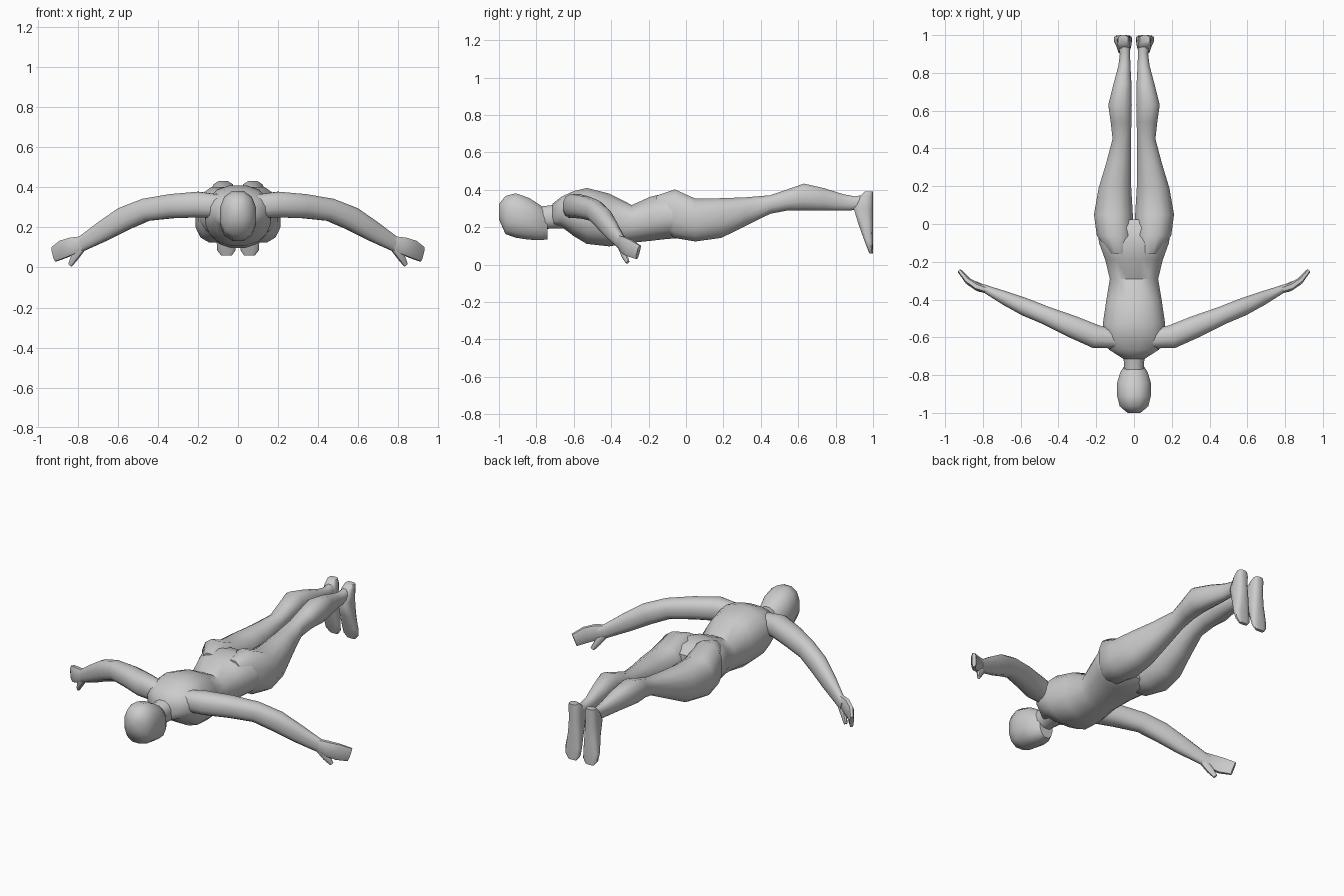
import bpy, bmesh, math
from mathutils import Vector

X, Y, Z = Vector((1, 0, 0)), Vector((0, 1, 0)), Vector((0, 0, 1))


def power(c, p):
    return math.copysign(abs(c) ** p, c)


def loft(name, rings, sides=12, square=0.85, mirror=False):
    """Skin capped rounded rings, each given as (centre, half axis u, half axis v)."""
    bm = bmesh.new()
    loops = []
    for c, u, v in rings:
        angles = [2 * math.pi * (i + 0.5) / sides for i in range(sides)]
        loops.append([bm.verts.new(c + u * power(math.cos(a), square) + v * power(math.sin(a), square))
                      for a in angles])
    for a, b in zip(loops, loops[1:]):
        for i in range(sides):
            j = (i + 1) % sides
            bm.faces.new((a[i], a[j], b[j], b[i]))
    bm.faces.new(loops[0])
    bm.faces.new(loops[-1])
    bmesh.ops.recalc_face_normals(bm, faces=bm.faces)
    mesh = bpy.data.meshes.new(name)
    bm.to_mesh(mesh)
    bm.free()
    ob = bpy.data.objects.new(name, mesh)
    bpy.context.collection.objects.link(ob)
    bpy.ops.object.select_all(action='DESELECT')
    bpy.context.view_layer.objects.active = ob
    ob.select_set(True)
    bpy.ops.object.shade_smooth_by_angle(angle=math.radians(50))
    if mirror:
        ob.modifiers.new("Mirror", 'MIRROR').use_mirror_merge = False
    return ob


def along_y(rows):
    """Rows of (y, x low, x high, z low, z high)."""
    return [(Vector(((a + b) / 2, y, (c + d) / 2)), X * (b - a) / 2, Z * (d - c) / 2)
            for y, a, b, c, d in rows]


def along_z(rows):
    """Rows of (z, x low, x high, y low, y high)."""
    return [(Vector(((a + b) / 2, (c + d) / 2, z)), X * (b - a) / 2, Y * (d - c) / 2)
            for z, a, b, c, d in rows]


def along_path(rows):
    """Rows of (point, sideways radius, upright radius), rings square to the path."""
    pts = [Vector(r[0]) for r in rows]
    rings = []
    for i, (p, (_, ru, rv)) in enumerate(zip(pts, rows)):
        t = (pts[min(i + 1, len(pts) - 1)] - pts[max(i - 1, 0)]).normalized()
        side = t.cross(Z).normalized()
        rings.append((p, side * ru, side.cross(t) * rv))
    return rings


def centred(rows):
    return along_y([(y, -w, w, lo, hi) for y, w, lo, hi in rows])


# Head, face down
loft("head", centred([
    (-1.0, 0.035, 0.24, 0.325), (-0.965, 0.078, 0.16, 0.37), (-0.91, 0.092, 0.14, 0.385),
    (-0.84, 0.092, 0.13, 0.36), (-0.785, 0.075, 0.128, 0.325), (-0.74, 0.045, 0.132, 0.29)]))

# Neck
loft("neck", centred([
    (-0.80, 0.055, 0.18, 0.31), (-0.73, 0.055, 0.19, 0.318), (-0.64, 0.075, 0.19, 0.34)]))

# Trunk from shoulders to hips
loft("torso", centred([
    (-0.715, 0.055, 0.205, 0.325), (-0.665, 0.135, 0.20, 0.365), (-0.60, 0.165, 0.15, 0.395),
    (-0.53, 0.168, 0.108, 0.412), (-0.41, 0.15, 0.095, 0.382), (-0.29, 0.13, 0.115, 0.32),
    (-0.19, 0.155, 0.125, 0.365), (-0.10, 0.188, 0.135, 0.385), (-0.02, 0.20, 0.14, 0.365),
    (0.025, 0.17, 0.17, 0.33)]), sides=16)

# Legs with buttock, knee and calf
loft("leg", along_y([
    (-0.16, 0.03, 0.13, 0.20, 0.37), (-0.06, 0.003, 0.20, 0.138, 0.406), (0.05, 0.003, 0.215, 0.12, 0.356),
    (0.19, 0.012, 0.19, 0.14, 0.358), (0.32, 0.014, 0.15, 0.205, 0.362), (0.45, 0.015, 0.115, 0.27, 0.372),
    (0.54, 0.012, 0.125, 0.287, 0.403), (0.63, 0.01, 0.138, 0.287, 0.435), (0.74, 0.012, 0.11, 0.287, 0.41),
    (0.84, 0.018, 0.083, 0.287, 0.378), (0.90, 0.02, 0.076, 0.29, 0.366), (0.96, 0.02, 0.085, 0.29, 0.375)]),
    mirror=True)

# Feet, toes pointing down
loft("foot", along_z([
    (0.39, 0.03, 0.085, 0.955, 1.0), (0.365, 0.02, 0.09, 0.93, 1.0), (0.30, 0.018, 0.09, 0.895, 1.0),
    (0.22, 0.013, 0.095, 0.92, 1.0), (0.13, 0.01, 0.108, 0.952, 1.0), (0.085, 0.012, 0.105, 0.97, 1.0),
    (0.06, 0.03, 0.085, 0.98, 1.0)]), square=0.7, mirror=True)

# Arms sweeping out and down
loft("arm", along_path([
    ((0.09, -0.61, 0.305), 0.05, 0.06), ((0.20, -0.597, 0.314), 0.064, 0.066),
    ((0.33, -0.542, 0.306), 0.06, 0.062), ((0.46, -0.487, 0.288), 0.05, 0.058),
    ((0.57, -0.442, 0.243), 0.048, 0.06), ((0.67, -0.398, 0.183), 0.038, 0.052),
    ((0.78, -0.347, 0.118), 0.022, 0.038), ((0.81, -0.333, 0.107), 0.018, 0.036)]), mirror=True)

# Hands and thumbs
loft("hand", along_path([
    ((0.775, -0.35, 0.121), 0.02, 0.037), ((0.825, -0.335, 0.108), 0.022, 0.045),
    ((0.875, -0.305, 0.09), 0.018, 0.048), ((0.918, -0.255, 0.066), 0.012, 0.04)]),
    sides=8, square=0.7, mirror=True)
loft("thumb", along_path([
    ((0.785, -0.345, 0.095), 0.018, 0.022), ((0.815, -0.33, 0.052), 0.016, 0.02),
    ((0.838, -0.312, 0.012), 0.009, 0.012)]), sides=8, mirror=True)
